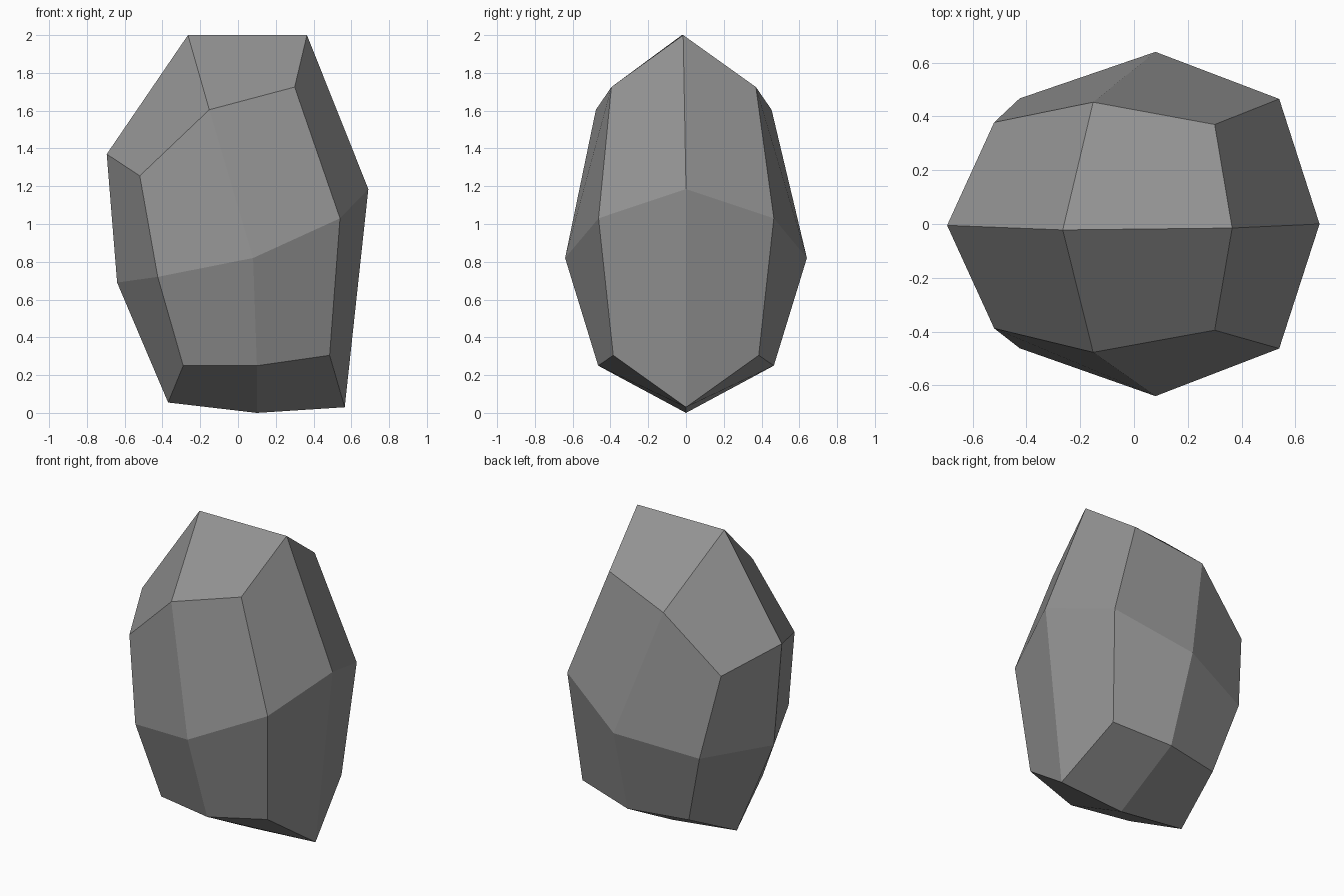
import bpy, bmesh

if "Cube" in bpy.data.objects:
    bpy.data.objects.remove(bpy.data.objects["Cube"])

# Silhouette ring in the middle plane: x, y, z, clockwise from the top left
RIM = [(-0.265, -0.022, 2.0), (0.365, -0.015, 2.0), (0.69, 0, 1.185), (0.565, 0, 0.03),
       (0.10, 0, 0.0), (-0.37, 0, 0.055), (-0.64, 0, 0.69), (-0.695, -0.005, 1.37)]
# Bevel ring shared by both sides: x, z, front depth, back depth
SIDE = [(-0.152, 1.605, 0.477, 0.453), (0.30, 1.725, 0.395, 0.37),
        (0.54, 1.03, 0.463, 0.465), (0.485, 0.305, 0.385, 0.385),
        (0.10, 0.25, 0.465, 0.465), (-0.29, 0.25, 0.385, 0.385),
        (-0.425, 0.72, 0.462, 0.467), (-0.52, 1.255, 0.388, 0.378)]
PEAK = (0.08, 0.64, 0.82)

stone = bpy.data.materials.new("grey_stone")
stone.diffuse_color = (0.29, 0.29, 0.29, 1)
stone.use_nodes = True
stone.node_tree.nodes["Principled BSDF"].inputs["Base Color"].default_value = stone.diffuse_color

bm = bmesh.new()
rim = [bm.verts.new(p) for p in RIM]
for sign, depth in ((-1, 2), (1, 3)):
    ring = [bm.verts.new((s[0], sign * s[depth], s[1])) for s in SIDE]
    peak = bm.verts.new((PEAK[0], sign * PEAK[1], PEAK[2]))
    # Band of facets from the rim to the side ring
    for i in range(8):
        j = (i + 1) % 8
        bm.faces.new((rim[i], rim[j], ring[j], ring[i]))
    # Four large facets meeting at the bulge
    for i in range(0, 8, 2):
        bm.faces.new((peak, ring[i], ring[i + 1], ring[(i + 2) % 8]))
bmesh.ops.recalc_face_normals(bm, faces=bm.faces)

# Faceted boulder
mesh = bpy.data.meshes.new("boulder")
bm.to_mesh(mesh)
bm.free()
mesh.materials.append(stone)
boulder = bpy.data.objects.new("boulder", mesh)
bpy.context.collection.objects.link(boulder)
